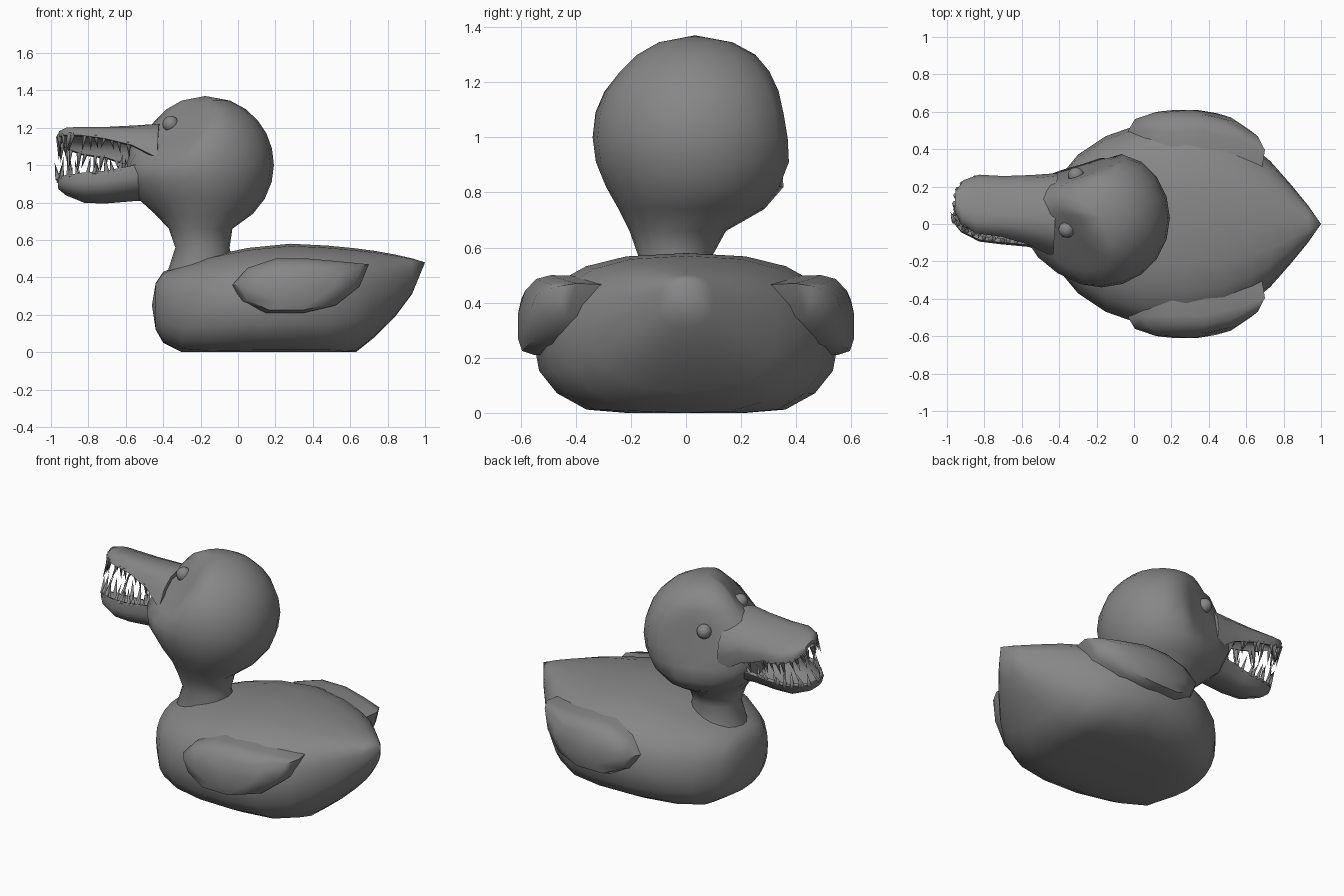
import bpy, bmesh, math, random
from mathutils import Vector

if "Cube" in bpy.data.objects:
    bpy.data.objects.remove(bpy.data.objects["Cube"])

random.seed(4)

# One dark grey for every part
dark = bpy.data.materials.new("dark_grey")
dark.diffuse_color = (.24, .24, .24, 1)
dark.use_nodes = True
dark.node_tree.nodes["Principled BSDF"].inputs["Base Color"].default_value = dark.diffuse_color


def finish(name, bm, angle=45):
    bmesh.ops.remove_doubles(bm, verts=bm.verts, dist=1e-5)
    bmesh.ops.recalc_face_normals(bm, faces=bm.faces)
    me = bpy.data.meshes.new(name)
    bm.to_mesh(me)
    bm.free()
    me.materials.append(dark)
    ob = bpy.data.objects.new(name, me)
    bpy.context.collection.objects.link(ob)
    bpy.ops.object.select_all(action='DESELECT')
    ob.select_set(True)
    bpy.context.view_layer.objects.active = ob
    bpy.ops.object.shade_smooth_by_angle(angle=math.radians(angle))
    return ob


def loft(name, rings, start=None, end=None, angle=45):
    """Skin closed rings; each end is a pole point or a flat cap."""
    bm = bmesh.new()
    rows = [[bm.verts.new(p) for p in r] for r in rings]
    n = len(rows[0])
    for a, b in zip(rows, rows[1:]):
        for i in range(n):
            j = (i + 1) % n
            bm.faces.new((a[i], a[j], b[j], b[i]))
    for row, pole in ((rows[0], start), (rows[-1], end)):
        if pole is None:
            bm.faces.new(row)
        else:
            v = bm.verts.new(pole)
            for i in range(n):
                bm.faces.new((row[i], row[(i + 1) % n], v))
    return finish(name, bm, angle)


def spow(v, e):
    return math.copysign(abs(v) ** e, v)


# Body: stations of x, half width, bottom, top
body = [(-.44, .17, .12, .37), (-.40, .25, .05, .43), (-.30, .37, -.02, .468),
        (-.15, .47, -.035, .515), (.05, .54, -.035, .557), (.28, .555, -.035, .58),
        (.48, .51, -.035, .57), (.63, .42, -.005, .555), (.73, .335, .08, .542),
        (.84, .21, .19, .522), (.93, .10, .31, .502)]
rings = []
for x, w, b, t in body:
    r = []
    for i in range(20):
        a = 2 * math.pi * i / 20
        z = (b + t) / 2 + (t - b) / 2 * spow(math.sin(a), .8)
        r.append((x, w * spow(math.cos(a), .8), max(z, 0)))
    rings.append(r)
loft("body", rings, (-.46, 0, .25), (1.0, 0, .48))

# Wings: domed outlines on both sides
outline = [(-.03, .36), (.02, .27), (.15, .21), (.35, .21), (.52, .25), (.65, .35),
           (.70, .47), (.55, .485), (.38, .5), (.20, .5), (.05, .45)]


def wing_y(x):
    pts = [(-.1, .53), (0, .575), (.18, .61), (.38, .61), (.57, .555), (.72, .44)]
    for (x0, y0), (x1, y1) in zip(pts, pts[1:]):
        if x <= x1:
            return y0 + (y1 - y0) * (x - x0) / (x1 - x0)
    return pts[-1][1]


for side, label in ((1, "left"), (-1, "right")):
    rings = []
    for scale, drop in ((.96, .25), (1, .06), (.9, .015), (.6, 0)):
        r = []
        for px, pz in outline:
            x, z = .32 + (px - .32) * scale, .36 + (pz - .36) * scale
            y = wing_y(x) - drop - max(0, z - .40) * .6 * (x < .6)
            r.append((x, side * max(y, .3), z))
        rings.append(r)
    loft("wing_" + label, rings, None, (.30, side * .61, .36))

# Tilted head frame: forward, lateral, up
F = Vector((-1, .05, 0)).normalized()
L = Vector((.05, .94, -.33))
L = (L - F * L.dot(F)).normalized()
U = L.cross(F).normalized()
if U.z < 0:
    U = -U

# Head and neck: one skin, with two flattened cheeks that hold the eyes
C = Vector((-.175, .032, 1.003))
R = .367
cheeks = [Vector((-.58, -.53, .63)).normalized(), Vector((-.33, .92, .15)).normalized()]


def head_point(p):
    d = Vector(p) - C
    if p[2] > .7:
        for n in cheeks:
            over = d.dot(n) - .273
            if over > 0 and p[2] > .76:
                d -= n * over
        # fuller muzzle behind the beak
        g = min(1, max(0, (d.dot(F) - .12) / .18))
        d += F * .055 * g * max(0, 1 - ((d.dot(U) + .04) / .27) ** 2)
    return C + d


sections = [(.42, -.2, -.03, .18, .17), (.56, -.19, -.04, .145, .13),
            (.66, -.2, -.03, .17, .175), (.74, -.175, .02, .255, .265)]
for z in (.82, .91, 1.0, 1.09, 1.17, 1.24, 1.30, 1.345):
    q = math.sqrt(R * R - (z - C.z) ** 2)
    sections.append((z, C.x, C.y, q, q + .004))
rings = [[head_point((cx + rx * math.cos(2 * math.pi * i / 20),
                      cy + ry * math.sin(2 * math.pi * i / 20), z)) for i in range(20)]
         for z, cx, cy, rx, ry in sections]
loft("head_and_neck", rings, None, (C.x, C.y, 1.37), angle=50)

# Eyes
for label, p in (("right", (-.36, -.03, 1.22)), ("left", (-.31, .26, 1.125))):
    bm = bmesh.new()
    bmesh.ops.create_uvsphere(bm, u_segments=12, v_segments=8, radius=.044)
    bmesh.ops.translate(bm, verts=bm.verts, vec=Vector(p))
    finish("eye_" + label, bm)

O = Vector((-.16, .035, 1.003))


def local(f, l, u):
    return O + F * f + L * l + U * u


# Beak halves: hollow arched shells; stations of forward, half width, edge, crown
upper = [(.26, .225, -.04, .21), (.40, .19, .045, .2), (.55, .168, .09, .192),
         (.68, .165, .11, .19), (.76, .125, .125, .192), (.80, .055, .14, .182)]
lower = [(.26, .20, -.03, -.175), (.40, .155, -.06, -.19), (.55, .14, -.085, -.205),
         (.66, .13, -.09, -.203), (.76, .085, -.09, -.165), (.80, .04, -.085, -.135)]


def beak(name, stations):
    rings = []
    for f, w, e, t in stations:
        r = []
        for k, inset in ((1, 0), (-1, .022)):
            for i in range(9):
                a = math.pi * i / 8
                h = (t - e) - math.copysign(inset, t - e)
                r.append(local(f, k * (w - inset) * spow(math.cos(a), .8),
                               e + h * math.sin(a) ** .8))
        rings.append(r)
    loft(name, rings)


beak("upper_beak", upper)
beak("lower_beak", lower)


# Teeth: thin uneven spikes along each beak rim
def teeth(name, stations, sign):
    path = [Vector((f, w - .012, e)) for f, w, e, t in stations[1:]]
    path += [Vector((p.x, -p.y, p.z)) for p in reversed(path)]
    seg = [(b - a).length for a, b in zip(path, path[1:])]
    count = 24
    bm = bmesh.new()
    for k in range(count):
        s = sum(seg) * (k + .5 + random.uniform(-.35, .35)) / count
        i = 0
        while i < len(seg) - 1 and s > seg[i]:
            s -= seg[i]
            i += 1
        p = path[i].lerp(path[i + 1], min(s / seg[i], 1))
        front = max(0, (p.x - .4) / .4)
        length = random.uniform(.03, .075) + .055 * front
        tip = p + Vector((random.uniform(-.025, .02) + .01 * front,
                          random.uniform(-.025, .025), sign * length))
        rad = random.uniform(.010, .016)
        p.z -= sign * .012
        base = [bm.verts.new(local(p.x + rad * math.cos(a), p.y + rad * math.sin(a), p.z))
                for a in (j * math.pi / 3 for j in range(6))]
        top = bm.verts.new(local(*tip))
        bm.faces.new(base)
        for j in range(6):
            bm.faces.new((base[j], base[(j + 1) % 6], top))
    finish(name, bm, 70)


teeth("upper_teeth", upper, -1)
teeth("lower_teeth", lower, 1)
